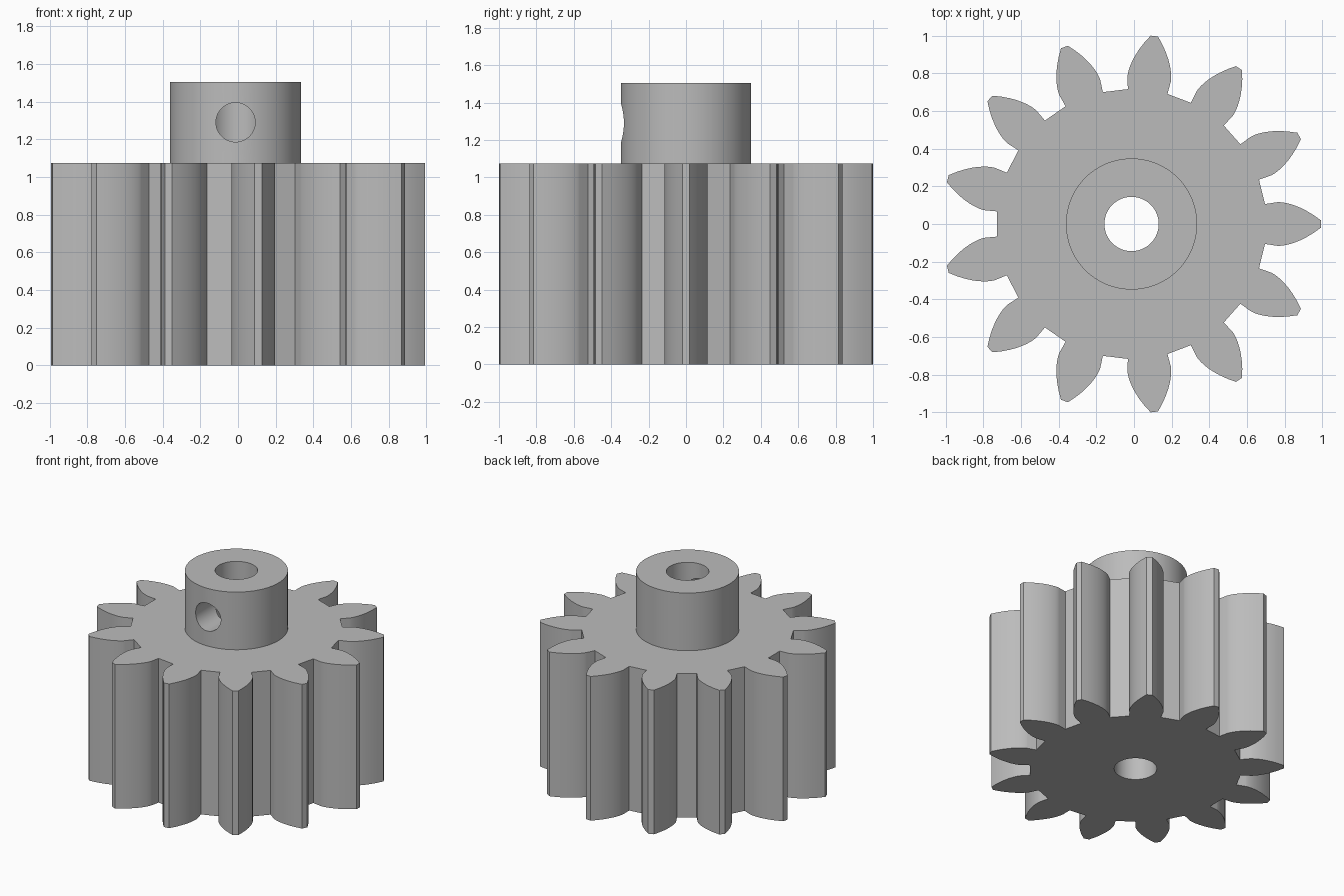
import bpy
import bmesh
from math import sin, cos, tan, pi, radians
from mathutils import Matrix, Vector

if "Cube" in bpy.data.objects:
    bpy.data.objects.remove(bpy.data.objects["Cube"], do_unlink=True)

CENTRE_X = -0.013
TEETH = 13
ROOT_R, BASE_R = 0.716, 0.781
HALF_TOOTH = radians(8.5)     # half tooth angle at the base circle
ROLL_END = 0.809              # involute roll angle at the tooth tip
FLANK_STEPS = 10
GEAR_H, TOP_Z = 1.075, 1.505
HUB_R, BORE_R = 0.348, 0.144
SCREW_R, SCREW_Z = 0.104, 1.29

steel = bpy.data.materials.new("grey_steel")
steel.use_nodes = True
GREY = (0.5, 0.5, 0.5, 1)
steel.diffuse_color = GREY
steel.node_tree.nodes["Principled BSDF"].inputs["Base Color"].default_value = GREY


def make_object(name, bm):
    mesh = bpy.data.meshes.new(name)
    bmesh.ops.recalc_face_normals(bm, faces=bm.faces)
    bm.to_mesh(mesh)
    bm.free()
    mesh.materials.append(steel)
    obj = bpy.data.objects.new(name, mesh)
    bpy.context.collection.objects.link(obj)
    return obj


def cylinder(name, radius, start, end):
    """Capped cylinder running between two points."""
    start, end = Vector(start), Vector(end)
    axis = end - start
    turn = axis.to_track_quat('Z', 'Y').to_matrix().to_4x4()
    bm = bmesh.new()
    bmesh.ops.create_cone(bm, cap_ends=True, segments=96, radius1=radius,
                          radius2=radius, depth=axis.length,
                          matrix=Matrix.Translation((start + end) / 2) @ turn)
    return make_object(name, bm)


def combine(target, tool, operation):
    """Apply a boolean and discard its helper."""
    tool.hide_render = True
    mod = target.modifiers.new(tool.name, 'BOOLEAN')
    mod.operation, mod.solver, mod.object = operation, 'EXACT', tool
    bpy.context.view_layer.objects.active = target
    bpy.ops.object.modifier_apply(modifier=mod.name)
    bpy.data.objects.remove(tool, do_unlink=True)


# Half a tooth as (radius, angle): radial root, then involute flank
flank = [(ROOT_R, HALF_TOOTH)]
for i in range(FLANK_STEPS + 1):
    roll = ROLL_END * i / FLANK_STEPS
    pressure = Vector((1, roll)).angle_signed(Vector((1, 0)))
    flank.append((BASE_R / cos(pressure), HALF_TOOTH - tan(pressure) + pressure))
tooth = [(r, -a) for r, a in flank] + flank[::-1]

# Toothed body
bm = bmesh.new()
outline = []
for k in range(TEETH):
    for r, a in tooth:
        angle = a + 2 * pi * k / TEETH
        outline.append(bm.verts.new((CENTRE_X + r * cos(angle), r * sin(angle), 0)))
base = bm.faces.new(outline)
top = bmesh.ops.extrude_face_region(bm, geom=[base])["geom"]
bmesh.ops.translate(bm, vec=(0, 0, GEAR_H),
                    verts=[g for g in top if isinstance(g, bmesh.types.BMVert)])
pinion = make_object("pinion_gear", bm)

# Hub, shaft bore and the set screw hole through the front wall
combine(pinion, cylinder("hub", HUB_R, (CENTRE_X, 0, GEAR_H / 2),
                         (CENTRE_X, 0, TOP_Z)), 'UNION')
combine(pinion, cylinder("shaft_bore", BORE_R, (CENTRE_X, 0, -1),
                         (CENTRE_X, 0, TOP_Z + 1)), 'DIFFERENCE')
combine(pinion, cylinder("screw_hole", SCREW_R, (CENTRE_X, -1, SCREW_Z),
                         (CENTRE_X, 0, SCREW_Z)), 'DIFFERENCE')

bpy.ops.object.select_all(action='DESELECT')
pinion.select_set(True)
bpy.context.view_layer.objects.active = pinion
bpy.ops.object.shade_smooth_by_angle(angle=radians(25))
